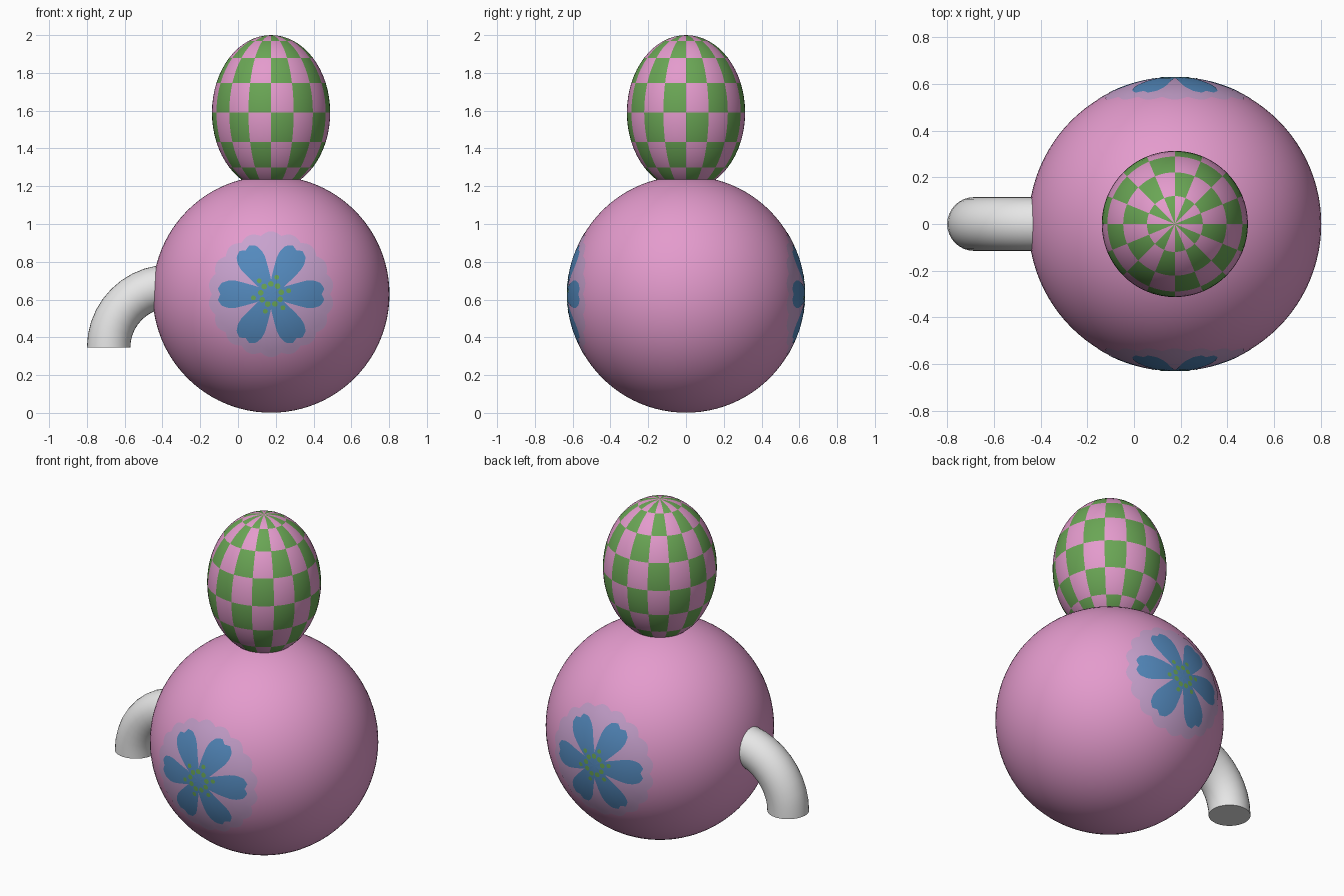
import bpy, bmesh, math
from math import sin, cos, pi, radians

if "Cube" in bpy.data.objects:
    bpy.data.objects.remove(bpy.data.objects["Cube"])


def material(name, rgb):
    lin = [((c / 255 + 0.055) / 1.055) ** 2.4 for c in rgb]
    m = bpy.data.materials.new(name)
    m.diffuse_color = (*lin, 1)
    m.use_nodes = True
    m.node_tree.nodes["Principled BSDF"].inputs["Base Color"].default_value = m.diffuse_color
    return m


PINK = material("pink", (228, 155, 205))
GREEN = material("green", (106, 166, 85))
BLUE = material("blue", (84, 138, 190))
LAVENDER = material("lavender", (200, 162, 206))
WHITE = material("off white", (230, 230, 230))

CX, BODY_Z, BODY_R = 0.175, 0.628, 0.627


def finish(name, bm, mats, location=(0, 0, 0)):
    me = bpy.data.meshes.new(name)
    bm.to_mesh(me)
    bm.free()
    for m in mats:
        me.materials.append(m)
    ob = bpy.data.objects.new(name, me)
    ob.location = location
    bpy.context.collection.objects.link(ob)
    bpy.ops.object.select_all(action='DESELECT')
    ob.select_set(True)
    bpy.context.view_layer.objects.active = ob
    bpy.ops.object.shade_smooth_by_angle(angle=radians(40))
    return ob


# Round body
bm = bmesh.new()
bmesh.ops.create_uvsphere(bm, u_segments=96, v_segments=48, radius=BODY_R)
finish("body", bm, [PINK], (CX, 0, BODY_Z))

# Egg-shaped head, checkered in 22.5 degree cells
bm = bmesh.new()
bmesh.ops.create_uvsphere(bm, u_segments=64, v_segments=32, radius=1)
cell = pi / 8
for f in bm.faces:
    c = f.calc_center_median().normalized()
    row = math.floor(math.asin(c.z) / cell)
    col = math.floor((math.atan2(c.y, c.x) + pi / 2) / cell)
    f.material_index = (row + col) % 2
bmesh.ops.scale(bm, vec=(0.313, 0.313, 0.41), verts=bm.verts)
finish("head", bm, [PINK, GREEN], (CX, 0, 1.59))

# Curved tube bending down at the side
bm = bmesh.new()
SIDES, STEPS, BEND, TUBE = 32, 10, 0.325, 0.115
rings = []
for i in range(STEPS + 1):
    a = pi - (pi / 2) * i / STEPS
    ring = []
    for j in range(SIDES):
        b = 2 * pi * j / SIDES
        r = BEND + TUBE * cos(b)
        ring.append(bm.verts.new((-0.36 + r * cos(a), TUBE * sin(b), 0.345 + r * sin(a))))
    rings.append(ring)
for r0, r1 in zip(rings, rings[1:]):
    for j in range(SIDES):
        k = (j + 1) % SIDES
        bm.faces.new((r0[j], r0[k], r1[k], r1[j]))
bm.faces.new(rings[0])
bm.faces.new(rings[-1])
bmesh.ops.recalc_face_normals(bm, faces=bm.faces)
finish("curved_tube", bm, [WHITE])


def add_patch(bm, outline, side, lift, count, steps, centre=(0, 0)):
    """Thin patch hugging the body; outline(angle) gives its edge radius."""
    R = BODY_R + lift

    def vert(r, a):
        u, v = centre[0] + r * cos(a), centre[1] + r * sin(a)
        return bm.verts.new((-side * u, side * math.sqrt(R * R - u * u - v * v), v))

    mid = vert(0, 0)
    prev = None
    for s in range(1, steps + 1):
        ring = []
        for i in range(count):
            a = 2 * pi * i / count
            ring.append(vert(outline(a) * s / steps, a))
        for i in range(count):
            k = (i + 1) % count
            if prev:
                bm.faces.new((prev[i], ring[i], ring[k], prev[k]))
            else:
                bm.faces.new((mid, ring[i], ring[k]))
        prev = ring


# Half of one petal: degrees from its axis, radius
PETAL = [(0, 0.268), (6, 0.283), (13, 0.268), (18, 0.235), (21, 0.20),
         (22.5, 0.165), (25, 0.12), (30, 0.075)]


def petals(a):
    d = abs((math.degrees(a) + 30) % 60 - 30)
    for (a0, r0), (a1, r1) in zip(PETAL, PETAL[1:]):
        if d <= a1:
            return r0 + (r1 - r0) * (d - a0) / (a1 - a0)
    return PETAL[-1][1]


def halo(a):
    return 0.313 + 0.02 * abs(sin(9 * a))


# Flowers on the front (-1) and back (+1) of the body
for side, label in ((-1, "front"), (1, "back")):
    loc = (CX, 0, BODY_Z + 0.01)
    loc = (CX, 0, BODY_Z)
    bm = bmesh.new()
    add_patch(bm, halo, side, 0.0015, 144, 10)
    finish(label + "_flower_halo", bm, [LAVENDER], loc)
    bm = bmesh.new()
    add_patch(bm, petals, side, 0.003, 240, 10)
    finish(label + "_flower_petals", bm, [BLUE], loc)
    bm = bmesh.new()
    for n, dist, size in ((9, 0.055, 0.015), (6, 0.095, 0.013)):
        for i in range(n):
            a = 2 * pi * i / n + 0.2
            add_patch(bm, lambda t: size, side, 0.0045, 12, 1,
                      (dist * cos(a), dist * sin(a)))
    finish(label + "_flower_stamens", bm, [GREEN], loc)
